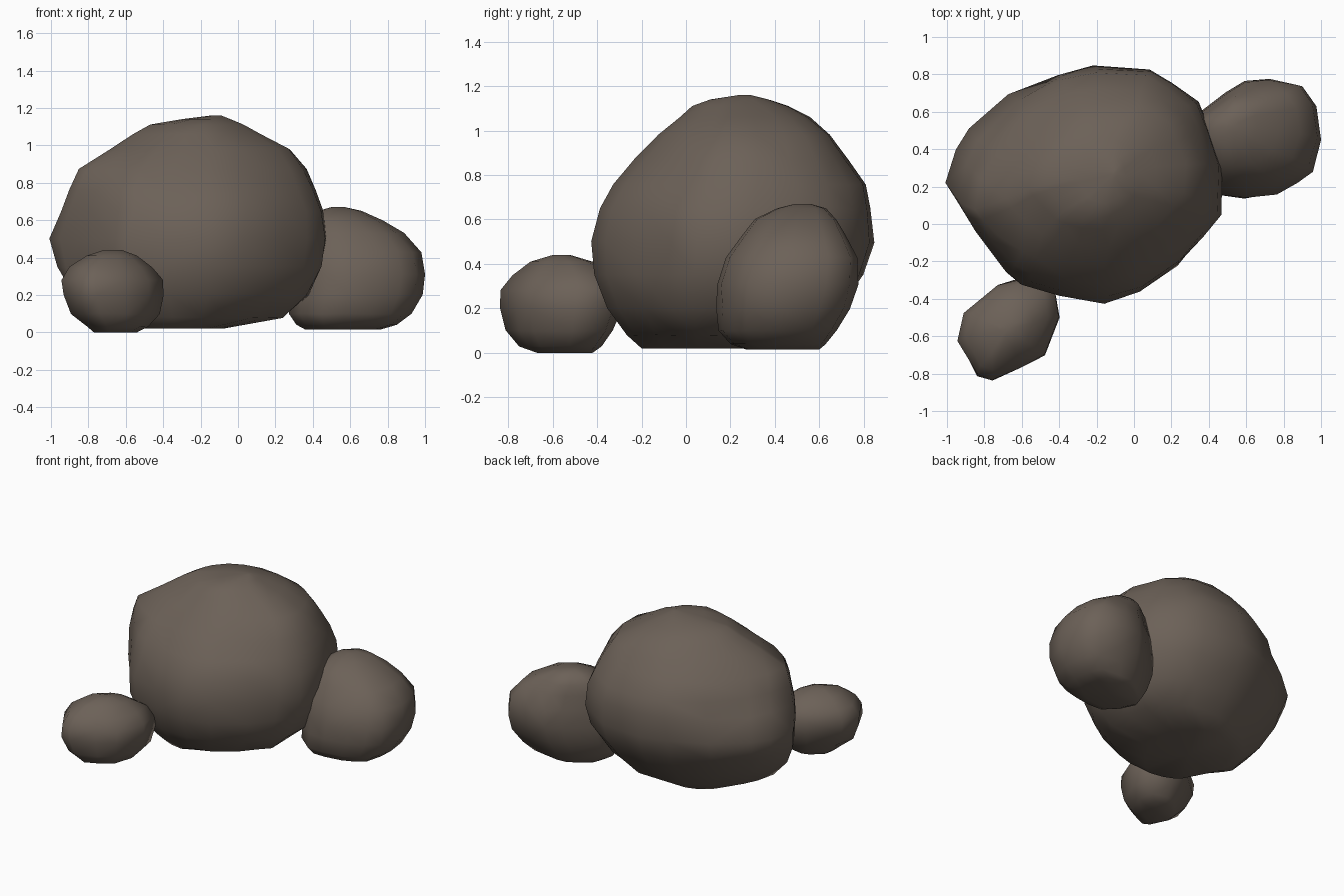
import bpy, bmesh, random
from mathutils import Vector

random.seed(4)

stone = bpy.data.materials.new("stone")
stone.diffuse_color = (0.15, 0.12, 0.097, 1)


def boulder(name, outline, levels, jitter):
    """Loft a plan outline through levels of (z, x min, x max, y min, y max, left-side shift in y)."""
    xs, ys = [p[0] for p in outline], [p[1] for p in outline]
    x0, x1, y0, y1 = min(xs), max(xs), min(ys), max(ys)
    bm = bmesh.new()
    rings = []
    for i, (z, xa, xb, ya, yb, shift) in enumerate(levels):
        rough = jitter * min(1, (xb - xa) / (x1 - x0)) if 0 < i < len(levels) - 2 else 0
        ring = []
        for x, y in outline:
            u, v = (x - x0) / (x1 - x0), (y - y0) / (y1 - y0)
            p = Vector((xa + u * (xb - xa), ya + v * (yb - ya), z))
            p.y += shift * max(0, 1 - 2 * u) * 4 * v * (1 - v)
            out = (p - Vector(((xa + xb) / 2, (ya + yb) / 2, z))).normalized()
            p += out * random.uniform(-rough, rough)
            p.z += random.uniform(-rough, rough) * 0.6
            ring.append(bm.verts.new(p))
        rings.append(ring)
    n = len(outline)
    for a, b in zip(rings, rings[1:]):
        for k in range(n):
            bm.faces.new((a[k], a[(k + 1) % n], b[(k + 1) % n], b[k]))
    # close the underside and the crown with fans
    for ring in (rings[0], rings[-1]):
        face = bm.faces.new(ring)
        bmesh.ops.poke(bm, faces=[face])
    bmesh.ops.triangulate(bm, faces=bm.faces[:])
    bmesh.ops.recalc_face_normals(bm, faces=bm.faces[:])
    for f in bm.faces:
        f.smooth = True
    me = bpy.data.meshes.new(name)
    bm.to_mesh(me)
    bm.free()
    me.materials.append(stone)
    ob = bpy.data.objects.new(name, me)
    bpy.context.collection.objects.link(ob)
    return ob


# main boulder, its upper left shoulder leaning to the front
boulder("large_boulder",
        [(-1, .22), (-.96, .40), (-.88, .51), (-.67, .69), (-.41, .80), (-.22, .84),
         (.08, .82), (.2, .75), (.34, .65), (.40, .5), (.47, .3), (.46, .05),
         (.37, -.07), (.24, -.22), (.03, -.36), (-.16, -.42), (-.4, -.39),
         (-.6, -.32), (-.7, -.25), (-.84, -.04), (-.95, .13)],
        [(.02, -.62, -.08, -.2, .48, -.05),
         (.08, -.76, .24, -.27, .58, -.07),
         (.20, -.88, .38, -.36, .69, -.07),
         (.35, -.96, .45, -.41, .79, -.03),
         (.50, -1, .47, -.42, .84, 0),
         (.65, -.94, .46, -.39, .83, -.10),
         (.76, -.90, .41, -.33, .81, -.15),
         (.87, -.85, .36, -.23, .73, -.18),
         (.98, -.69, .28, -.12, .65, -.14),
         (1.06, -.56, .12, -.03, .56, -.08),
         (1.11, -.47, .03, .03, .46, -.04),
         (1.14, -.30, -.04, .11, .37, 0),
         (1.16, -.14, -.09, .24, .29, 0)], .009)

# medium boulder at the right rear
boulder("medium_boulder",
        [(.27, .42), (.32, .57), (.49, .70), (.59, .76), (.72, .77), (.9, .74),
         (.97, .63), (1, .45), (.95, .28), (.87, .22), (.76, .16), (.6, .14),
         (.47, .15), (.34, .26)],
        [(.015, .36, .76, .27, .60, 0),
         (.04, .31, .85, .20, .63, 0),
         (.10, .27, .93, .15, .68, 0),
         (.20, .26, .99, .14, .74, 0),
         (.31, .27, 1.005, .14, .77, 0),
         (.43, .29, .98, .18, .77, 0),
         (.53, .32, .89, .25, .72, 0),
         (.60, .35, .77, .31, .68, 0),
         (.65, .43, .66, .41, .63, 0),
         (.67, .50, .57, .49, .56, 0)], .006)

# small boulder at the left front
boulder("small_boulder",
        [(-.94, -.63), (-.91, -.48), (-.73, -.33), (-.6, -.29), (-.43, -.33),
         (-.40, -.5), (-.48, -.7), (-.6, -.77), (-.76, -.84), (-.84, -.81)],
        [(0, -.77, -.54, -.67, -.42, 0),
         (.03, -.81, -.48, -.75, -.38, 0),
         (.10, -.89, -.42, -.81, -.33, 0),
         (.20, -.935, -.40, -.84, -.29, 0),
         (.28, -.94, -.40, -.83, -.29, 0),
         (.35, -.90, -.46, -.78, -.32, 0),
         (.41, -.81, -.54, -.70, -.42, 0),
         (.44, -.72, -.62, -.60, -.52, 0)], .006)
